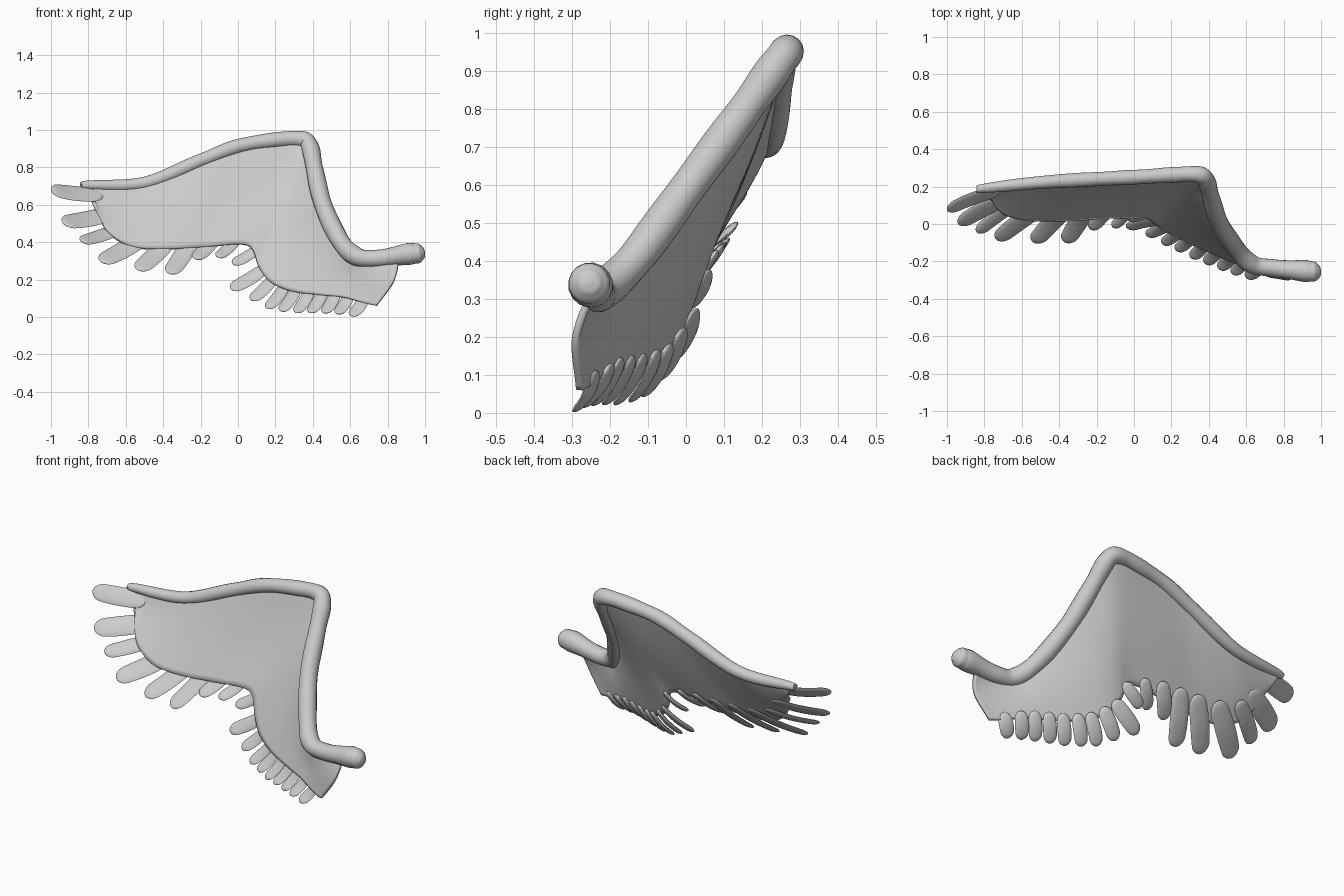
import bpy, bmesh, math
from mathutils import Vector

if "Cube" in bpy.data.objects:
    bpy.data.objects.remove(bpy.data.objects["Cube"])


def spline(pts, n):
    """Catmull-Rom samples through tuples of any length."""
    out = []
    for i in range(len(pts) - 1):
        p = [pts[max(0, min(len(pts) - 1, i + k))] for k in (-1, 0, 1, 2)]
        for s in range(n):
            t = s / n
            out.append([0.5 * (2 * b + (c - a) * t + (2 * a - 5 * b + 4 * c - d) * t * t
                               + (3 * b - a - 3 * c + d) * t ** 3) for a, b, c, d in zip(*p)])
    out.append(list(pts[-1]))
    return out


def finish(name, bm, angle=50):
    bmesh.ops.recalc_face_normals(bm, faces=bm.faces)
    me = bpy.data.meshes.new(name)
    bm.to_mesh(me)
    bm.free()
    ob = bpy.data.objects.new(name, me)
    bpy.context.collection.objects.link(ob)
    bpy.ops.object.select_all(action='DESELECT')
    ob.select_set(True)
    bpy.context.view_layer.objects.active = ob
    bpy.ops.object.shade_smooth_by_angle(angle=math.radians(angle))
    return ob


def skin(bm, rings):
    """Bridge closed rings of points and cap both ends."""
    vs = [[bm.verts.new(p) for p in r] for r in rings]
    n = len(vs[0])
    for a, b in zip(vs, vs[1:]):
        for k in range(n):
            bm.faces.new((a[k], a[(k + 1) % n], b[(k + 1) % n], b[k]))
    bm.faces.new(vs[0])
    bm.faces.new(vs[-1])


# Leading-edge arm: x, y, z, radius
arm = [(-.83, .185, .705, .012), (-.81, .19, .705, .024), (-.5, .222, .715, .035),
       (-.2, .24, .835, .038), (0, .25, .912, .039), (.2, .262, .945, .041),
       (.34, .265, .95, .044), (.385, .235, .91, .047), (.41, .15, .79, .047),
       (.455, .01, .6, .049), (.545, -.13, .41, .049), (.63, -.215, .325, .05),
       (.74, -.235, .312, .046), (.9, -.25, .335, .057), (.96, -.255, .34, .054),
       (.99, -.256, .343, .034), (1, -.256, .344, .008)]
path = spline(arm, 6)
bm = bmesh.new()
rings, side = [], Vector((0, 1, 0))
for i, p in enumerate(path):
    a, b = path[max(i - 1, 0)], path[min(i + 1, len(path) - 1)]
    t = (Vector(b[:3]) - Vector(a[:3])).normalized()
    side = (side - t * side.dot(t)).normalized()
    up = t.cross(side)
    r = p[3] * (1 + .03 * math.sin(i * .9))
    rings.append([Vector(p[:3]) + r * (side * math.cos(k * math.pi / 8) + up * math.sin(k * math.pi / 8))
                  for k in range(16)])
skin(bm, rings)
finish("wing_arm", bm)

# Webbing: matched stations from arm (xyz) to trailing edge (xyz)
web = [(-.82, .185, .70, -.77, .14, .61), (-.68, .202, .705, -.735, .09, .52),
       (-.5, .218, .715, -.68, .05, .44), (-.3, .232, .79, -.56, .025, .375),
       (-.1, .243, .875, -.38, .022, .365), (.1, .255, .93, -.18, .036, .375),
       (.36, .25, .93, .05, .036, .385), (.415, .13, .77, .11, .005, .27),
       (.455, .01, .6, .17, -.035, .19), (.5, -.07, .5, .28, -.09, .14),
       (.56, -.15, .39, .43, -.155, .118), (.63, -.215, .325, .56, -.21, .105),
       (.74, -.24, .31, .68, -.26, .073), (.86, -.25, .31, .74, -.28, .06)]
bm = bmesh.new()
rows = []
for s in spline(web, 6):
    a, b = Vector(s[:3]), Vector(s[3:])
    row = []
    for k in range(21):
        t = k / 20
        p = a.lerp(b, t)
        bow = math.sin(math.pi * t)
        root = min(max(0, (p.x - .6) / .2), 1)
        p.y += bow * (.013 - .04 * root)
        p.x += bow * .03 * root
        row.append(bm.verts.new(p))
    rows.append(row)
for a, b in zip(rows, rows[1:]):
    for k in range(20):
        bm.faces.new((a[k], a[k + 1], b[k + 1], b[k]))
ob = finish("wing_webbing", bm)
sol = ob.modifiers.new("thickness", 'SOLIDIFY')
sol.thickness, sol.offset = .02, 0


def feather(name, root, tip, width, normal):
    root, tip = Vector(root), Vector(tip)
    d = tip - root
    n = Vector(normal)
    n = (n - d * n.dot(d) / d.length_squared).normalized()
    w = d.normalized().cross(n)
    bm = bmesh.new()
    rings = []
    end = .5 * width / d.length
    for i in range(21):
        t = .5 - .5 * math.cos(math.pi * i / 20)
        f = .85 + .15 * math.sin(math.pi * t)
        for e in (t, 1 - t):
            if e < end:
                f *= math.sqrt(max(.004, 1 - (1 - e / end) ** 2))
        c = root + d * t + n * .012 * math.sin(math.pi * t)
        rings.append([c + w * (.5 * width * f * math.cos(k * math.pi / 6))
                      + n * (.010 * min(1, f * 1.3) * math.sin(k * math.pi / 6)) for k in range(12)])
    skin(bm, rings)
    finish(name, bm, 60)


# Feathers: root xyz, tip xyz, width
outer = [(-.72, .178, .655, -1, .075, .68, .105), (-.66, .145, .56, -.94, .0, .505, .115),
         (-.6, .128, .49, -.84, -.045, .405, .09), (-.47, .105, .45, -.735, -.085, .295, .115),
         (-.34, .1, .445, -.535, -.1, .25, .11), (-.23, .1, .445, -.365, -.1, .23, .105),
         (-.11, .095, .44, -.23, -.03, .31, .085), (.0, .08, .425, -.11, -.02, .32, .07)]
inner = [(.11, .05, .37, -.03, .02, .285, .07), (.15, .015, .265, -.04, -.02, .15, .085),
         (.2, -.012, .22, .07, -.065, .09, .08), (.26, -.045, .18, .155, -.11, .045, .075),
         (.32, -.077, .165, .23, -.145, .03, .075), (.39, -.112, .155, .31, -.185, .022, .075),
         (.46, -.142, .15, .385, -.215, .022, .075), (.53, -.172, .145, .46, -.245, .02, .075),
         (.6, -.197, .13, .53, -.27, .015, .075), (.68, -.24, .11, .605, -.292, .005, .078)]
for label, group, normal in (("outer", outer, (.1, 1, -.8)), ("inner", inner, (.4, 1, -.55))):
    for i, f in enumerate(group):
        feather(f"{label}_feather_{i + 1}", f[:3], f[3:6], f[6], normal)
